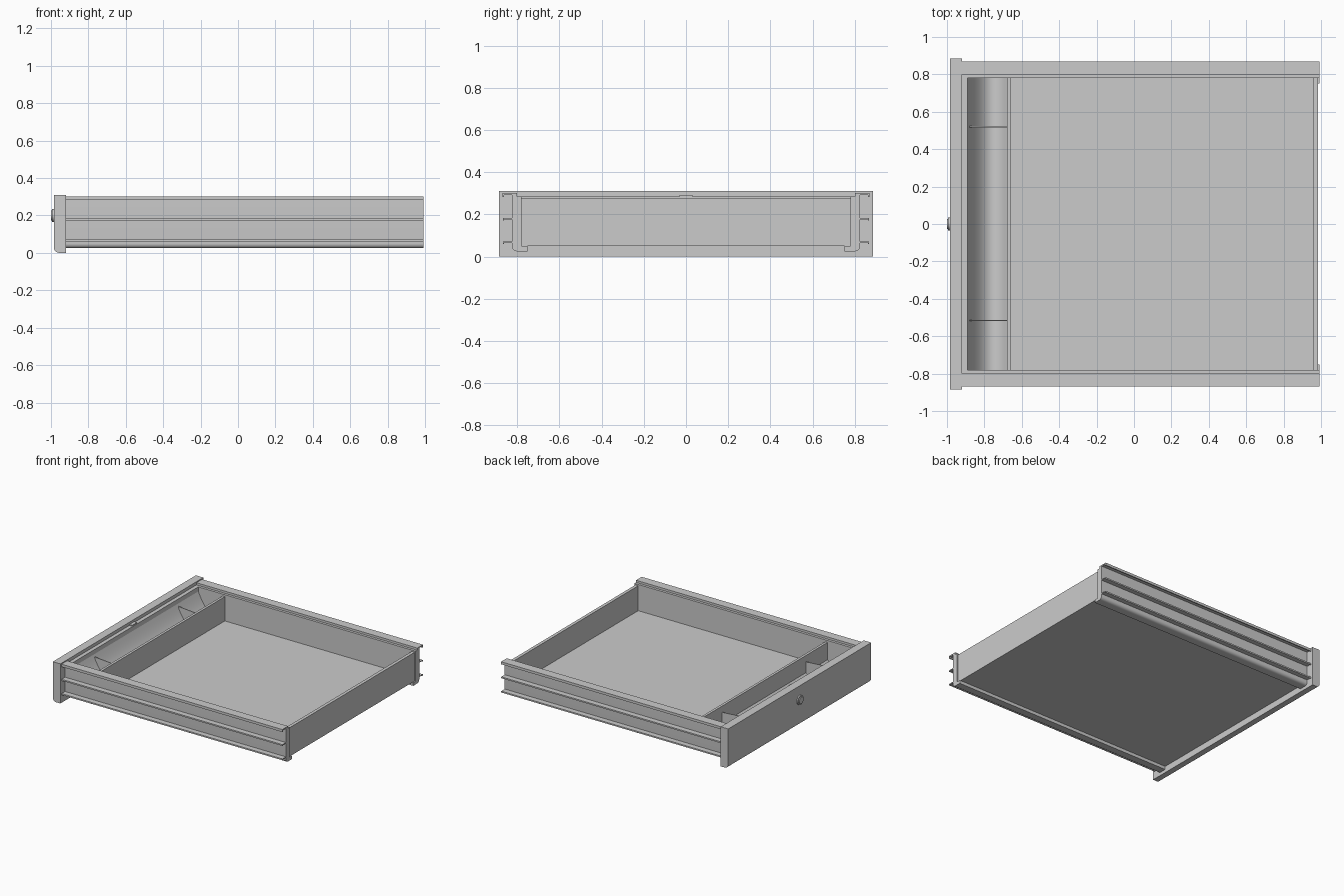
import bpy, math

if "Cube" in bpy.data.objects:
    bpy.data.objects.remove(bpy.data.objects["Cube"])


def make_mesh(name, verts, faces):
    mesh = bpy.data.meshes.new(name)
    mesh.from_pydata(verts, [], faces)
    obj = bpy.data.objects.new(name, mesh)
    bpy.context.collection.objects.link(obj)
    return obj


def extrude(name, profile, place, a, b):
    """Extrude a 2D profile from a to b; place maps (u, v, t) to 3D."""
    n = len(profile)
    verts = [place(u, v, t) for t in (a, b) for u, v in profile]
    faces = [tuple(range(n))[::-1], tuple(range(n, 2 * n))]
    faces += [(i, (i + 1) % n, n + (i + 1) % n, n + i) for i in range(n)]
    obj = make_mesh(name, verts, faces)
    bpy.context.view_layer.objects.active = obj
    obj.select_set(True)
    bpy.ops.object.mode_set(mode='EDIT')
    bpy.ops.mesh.select_all(action='SELECT')
    bpy.ops.mesh.normals_make_consistent(inside=False)
    bpy.ops.object.mode_set(mode='OBJECT')
    return obj


def smooth(obj):
    bpy.ops.object.select_all(action='DESELECT')
    obj.select_set(True)
    bpy.context.view_layer.objects.active = obj
    bpy.ops.object.shade_smooth_by_angle(angle=math.radians(30))


def box(name, x0, x1, y0, y1, z0, z1):
    prof = [(x0, z0), (x1, z0), (x1, z1), (x0, z1)]
    return extrude(name, prof, lambda u, v, t: (u, t, v), y0, y1)


def along_y(u, v, t):
    return (u, t, v)


# Front panel with rounded lower front edge
corner = [(-0.955 - 0.03 * math.sin(a), 0.03 - 0.03 * math.cos(a))
          for a in [math.pi / 2 * i / 6 for i in range(7)]]
front = [(-0.92, 0.31), (-0.92, 0.0)] + corner + [(-0.985, 0.31)]
smooth(extrude("front_panel", front, along_y, -0.885, 0.885))
box("inner_front_wall", -0.92, -0.89, -0.79, 0.79, 0.05, 0.285)

# Floor, back wall and compartment wall
box("floor_panel", -0.92, 0.985, -0.79, 0.79, 0.05, 0.08)
box("back_wall", 0.96, 0.985, -0.785, 0.785, 0.08, 0.275)
box("compartment_wall", -0.68, -0.66, -0.785, 0.785, 0.08, 0.27)

# Side walls with hooked foot, and outer slide fins
hook = [(0.78 + 0.01, 0.035 + 0.01 - 0.02)]
foot = [(0.80 + 0.025 * math.sin(a), 0.05 - 0.025 * math.cos(a))
        for a in [math.pi / 2 * i / 6 for i in range(7)]]
wall = [(0.75, 0.025)] + foot + [
    (0.825, 0.293), (0.862, 0.293), (0.862, 0.282), (0.87, 0.282),
    (0.87, 0.302), (0.80, 0.302), (0.80, 0.285), (0.78, 0.285),
    (0.78, 0.05), (0.75, 0.05)]
for side, s in (("right", 1), ("left", -1)):
    def along_x(u, v, t, s=s):
        return (t, s * u, v)
    smooth(extrude(side + "_side_wall", wall, along_x, -0.92, 0.993))
    for label, z in (("middle", 0.18), ("lower", 0.068)):
        fin = [(0.82, z - 0.003), (0.862, z - 0.003), (0.862, z - 0.008),
               (0.868, z - 0.008), (0.868, z + 0.003), (0.82, z + 0.003)]
        extrude(f"{side}_{label}_fin", fin, along_x, -0.92, 0.993)

# Curved pen tray: closed solid with a scooped top
scoop = []
for i in range(17):
    t = i / 16
    scoop.append((-0.89 + 0.21 * t, 0.095 + 0.155 * abs(1 - t / 0.65) ** 2
                  if t < 0.65 else 0.095 + 0.04 * ((t - 0.65) / 0.35) ** 2))
tray = scoop + [(-0.68, 0.08), (-0.89, 0.08)]
smooth(extrude("pen_tray", tray, along_y, -0.785, 0.785))

# Thin tray dividers following the scoop
for side, y in (("left", -0.515), ("right", 0.52)):
    divider = scoop + [(-0.68, 0.22), (-0.89, 0.25)]
    divider = scoop[1:] + [(-0.68, 0.22), (-0.88, 0.235)]
    extrude(side + "_tray_divider", divider, along_y, y - 0.003, y + 0.003)

# Round lock on the front, latch behind it
for name, r, x0, x1 in (("lock_collar", 0.036, -0.994, -0.98),
                        ("lock_barrel", 0.026, -1.0, -0.98)):
    bpy.ops.mesh.primitive_cylinder_add(
        vertices=32, radius=r, depth=x1 - x0,
        location=((x0 + x1) / 2, 0, 0.2), rotation=(0, math.pi / 2, 0))
    bpy.context.object.name = name
    smooth(bpy.context.object)
box("lock_latch", -0.925, -0.895, -0.03, 0.03, 0.27, 0.292)
